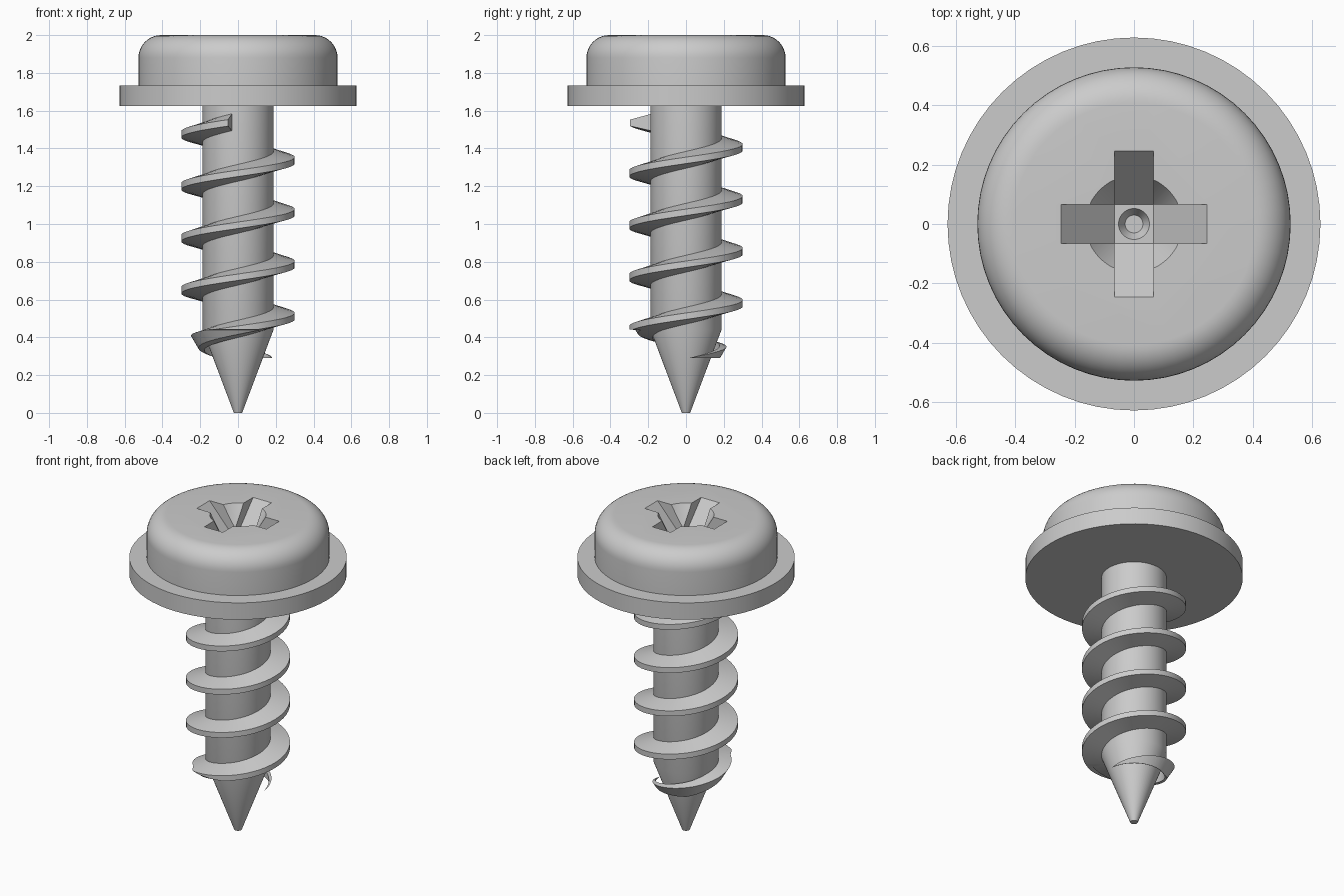
import bpy, bmesh, math

if "Cube" in bpy.data.objects:
    bpy.data.objects.remove(bpy.data.objects["Cube"])

SEG = 64


def make(name, verts, faces):
    mesh = bpy.data.meshes.new(name)
    bm = bmesh.new()
    vs = [bm.verts.new(v) for v in verts]
    for f in faces:
        bm.faces.new([vs[i] for i in f])
    bmesh.ops.recalc_face_normals(bm, faces=bm.faces)
    bm.to_mesh(mesh)
    bm.free()
    ob = bpy.data.objects.new(name, mesh)
    bpy.context.collection.objects.link(ob)
    return ob


def lathe(name, profile, n=SEG):
    """Revolve (radius, z) points around z and cap both ends."""
    verts = [(r * math.cos(2 * math.pi * i / n), r * math.sin(2 * math.pi * i / n), z)
             for r, z in profile for i in range(n)]
    faces = [(k * n + i, k * n + (i + 1) % n, (k + 1) * n + (i + 1) % n, (k + 1) * n + i)
             for k in range(len(profile) - 1) for i in range(n)]
    last = (len(profile) - 1) * n
    faces += [tuple(range(n)), tuple(range(last, last + n))]
    return make(name, verts, faces)


def boolean(ob, cutter, op):
    m = ob.modifiers.new("cut", 'BOOLEAN')
    m.operation, m.solver, m.object = op, 'EXACT', cutter
    cutter.hide_render = True
    bpy.context.view_layer.objects.active = ob
    bpy.ops.object.modifier_apply(modifier=m.name)
    bpy.data.objects.remove(cutter)


def smooth(ob):
    bpy.ops.object.select_all(action='DESELECT')
    ob.select_set(True)
    bpy.context.view_layer.objects.active = ob
    bpy.ops.object.shade_smooth_by_angle(angle=math.radians(30))


# shank with pointed tip
shank = lathe("shank", [(0.022, 0), (0.188, 0.44), (0.188, 1.64)])

# washer flange
washer = lathe("washer", [(0.627, 1.625), (0.627, 1.732)])

# pan head with rounded top edge
R = 0.12
fillet = [(0.527 - R + R * math.cos(a), 2 - R + R * math.sin(a))
          for a in (math.pi / 2 * i / 10 for i in range(11))]
head = lathe("head", [(0.527, 1.73)] + fillet)

# cross recess: tapered centre plus two tapered slots
boolean(head, lathe("recess_cone", [(0.03, 1.76), (0.19, 2.05)], 48), 'DIFFERENCE')
for axis in (0, 1):
    section = [(-0.065, 1.80), (0.065, 1.80), (0.29, 2.05), (-0.29, 2.05)]
    verts = [((u, w, z) if axis == 0 else (w, u, z)) for w in (-0.065, 0.065) for u, z in section]
    faces = [(0, 1, 2, 3), (4, 5, 6, 7)] + [(i, (i + 1) % 4, 4 + (i + 1) % 4, 4 + i) for i in range(4)]
    boolean(head, make("recess_slot", verts, faces), 'DIFFERENCE')

# helical thread, swept from a trapezoid section
PITCH, STEP = 0.275, 7.5
section = [(0.178, -0.047), (0.30, -0.020), (0.30, 0.014), (0.178, 0.047)]
start, end = -4 * 360 - 60, 260
count = int(round((end - start) / STEP))
verts, faces = [], []
for i in range(count + 1):
    deg = start + (end - start) * i / count
    a, zc = math.radians(deg), 1.34 + PITCH * deg / 360
    verts += [(r * math.cos(a), r * math.sin(a), zc + dz) for r, dz in section]
for i in range(count):
    faces += [(4 * i + k, 4 * i + (k + 1) % 4, 4 * i + 4 + (k + 1) % 4, 4 * i + 4 + k) for k in range(4)]
faces += [(0, 1, 2, 3), tuple(4 * count + k for k in range(4))]
thread = make("thread", verts, faces)

# trim the thread's lower end to a cone
boolean(thread, lathe("thread_trim", [(0.18, 0.29), (0.268, 0.44), (0.35, 0.441), (0.35, 1.7)]), 'INTERSECT')

for ob in (shank, washer, head, thread):
    smooth(ob)
